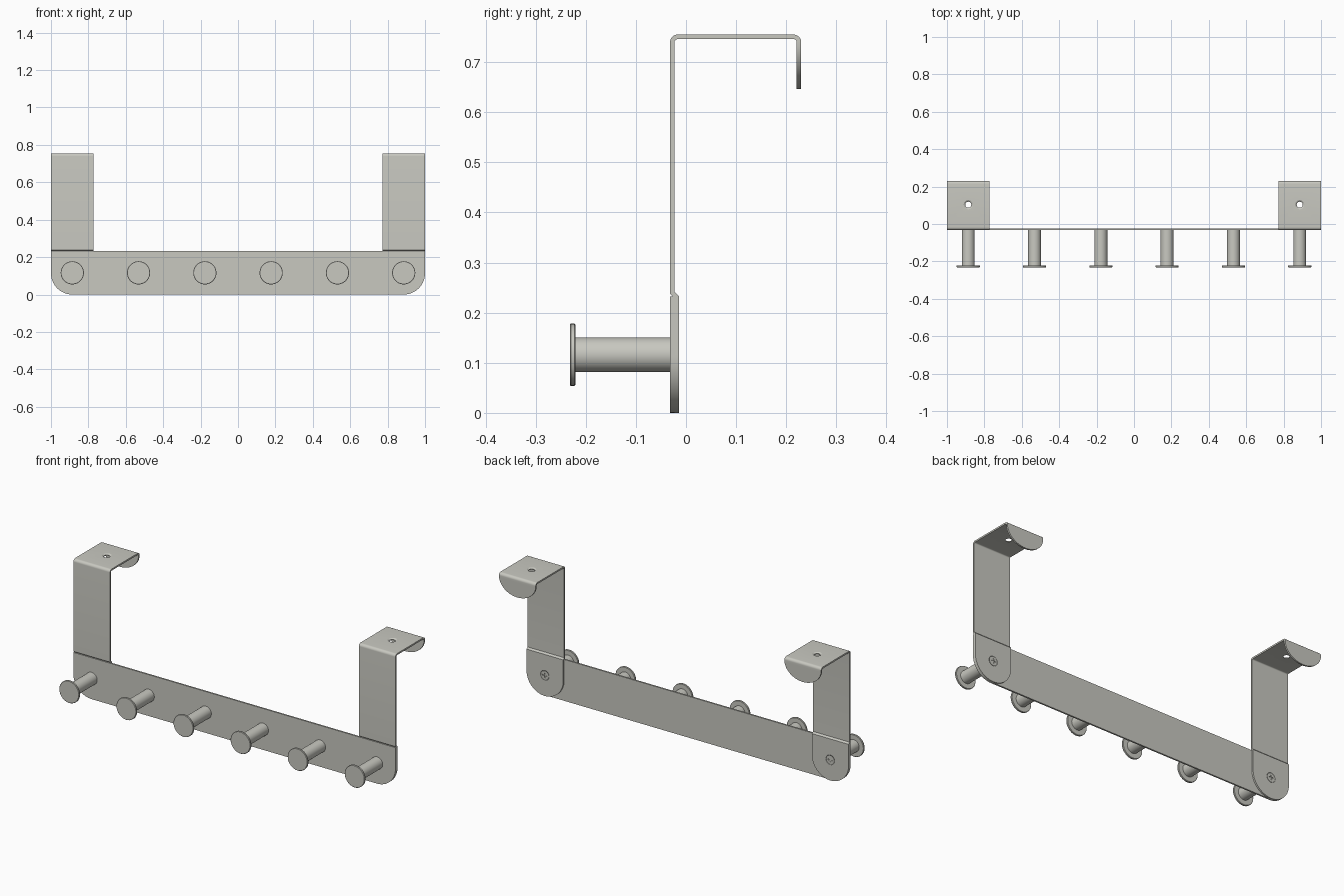
import bpy, bmesh, math
from mathutils import Vector

if "Cube" in bpy.data.objects:
    bpy.data.objects.remove(bpy.data.objects["Cube"], do_unlink=True)

T = 0.009        # sheet thickness
HALF = 0.114     # half width of a strap
PEG_X = 0.886    # outermost peg, also strap centre
PEG_Z = 0.116

metal = bpy.data.materials.new("warm grey metal")
metal.use_nodes = True
metal.diffuse_color = (0.58, 0.58, 0.53, 1)
metal.node_tree.nodes["Principled BSDF"].inputs["Base Color"].default_value = metal.diffuse_color


def finish(name, bm):
    """Turn a bmesh into a metal object and make it active."""
    mesh = bpy.data.meshes.new(name)
    bm.to_mesh(mesh)
    bm.free()
    mesh.materials.append(metal)
    ob = bpy.data.objects.new(name, mesh)
    bpy.context.collection.objects.link(ob)
    bpy.ops.object.select_all(action="DESELECT")
    ob.select_set(True)
    bpy.context.view_layer.objects.active = ob
    return ob


def smooth(ob):
    bpy.ops.object.select_all(action="DESELECT")
    ob.select_set(True)
    bpy.context.view_layer.objects.active = ob
    bpy.ops.object.shade_smooth_by_angle(angle=math.radians(30))


def apply_modifier(ob, kind, **settings):
    mod = ob.modifiers.new(kind.title(), kind)
    for key, value in settings.items():
        setattr(mod, key, value)
    bpy.context.view_layer.objects.active = ob
    bpy.ops.object.modifier_apply(modifier=mod.name)


def cut(ob, cutter):
    cutter.hide_render = True
    apply_modifier(ob, "BOOLEAN", object=cutter, operation="DIFFERENCE", solver="EXACT")
    bpy.data.objects.remove(cutter, do_unlink=True)


def lathe(name, origin, axis, profile, sides=40):
    """Closed turned solid: profile is (radius, distance along axis)."""
    bm = bmesh.new()
    turn = Vector((0, 0, 1)).rotation_difference(Vector(axis))
    rings = []
    for r, h in profile:
        ring = []
        for i in range(sides):
            a = math.tau * i / sides
            p = Vector((r * math.cos(a), r * math.sin(a), h))
            ring.append(bm.verts.new(Vector(origin) + turn @ p))
        rings.append(ring)
    for low, high in zip(rings, rings[1:]):
        for i in range(sides):
            j = (i + 1) % sides
            bm.faces.new((low[i], low[j], high[j], high[i]))
    bm.faces.new(rings[0][::-1])
    bm.faces.new(rings[-1])
    bmesh.ops.recalc_face_normals(bm, faces=bm.faces)
    return finish(name, bm)


def box(name, centre, size):
    bm = bmesh.new()
    bmesh.ops.create_cube(bm, size=1)
    bmesh.ops.scale(bm, vec=size, verts=bm.verts)
    bmesh.ops.translate(bm, vec=centre, verts=bm.verts)
    return finish(name, bm)


def arc(cy, cz, r, start, end, steps=8):
    angles = [math.radians(start + (end - start) * i / steps) for i in range(steps + 1)]
    return [(cy + r * math.cos(a), cz + r * math.sin(a)) for a in angles]


# Front rail with rounded lower corners
bm = bmesh.new()
outline = [(1, 0.232), (-1, 0.232)]
outline += arc(-1 + HALF, HALF, HALF, 180, 270, 16)
outline += arc(1 - HALF, HALF, HALF, 270, 360, 16)
face = bm.faces.new([bm.verts.new((x, -0.032, z)) for x, z in outline])
grown = bmesh.ops.extrude_face_region(bm, geom=[face])
bmesh.ops.translate(bm, vec=(0, T, 0),
                    verts=[v for v in grown["geom"] if isinstance(v, bmesh.types.BMVert)])
bmesh.ops.recalc_face_normals(bm, faces=bm.faces)
smooth(finish("front_rail", bm))


def make_strap(name, cx):
    """Bent over-door strap: rows of (y, z, half width), thickened."""
    y_low, y_up, y_tab = -0.0185, -0.0275, 0.2255
    top, bend = 0.7505, 0.011
    tab_z, tab_h = 0.738, 0.092
    steps = 18
    rows = []
    for i in range(steps + 1):                     # rounded lower end
        a = math.pi / 2 * i / steps
        rows.append((y_low, HALF * (1 - math.cos(a)), HALF * math.sin(a)))
    rows += [(y_low, 0.231, HALF), (y_up, 0.240, HALF)]          # joggle
    rows += [(y, z, HALF) for y, z in arc(y_up + bend, top - bend, bend, 180, 90)]
    rows += [(y, z, HALF) for y, z in arc(y_tab - bend, top - bend, bend, 90, 0)]
    for i in range(1, steps + 1):                  # rounded rear tab
        a = math.pi / 2 * i / steps
        rows.append((y_tab, tab_z - tab_h * math.sin(a), HALF * math.cos(a)))
    bm = bmesh.new()
    pairs = [[bm.verts.new((cx + s * w, y, z)) for s in (-1, 1)] for y, z, w in rows]
    for a, b in zip(pairs, pairs[1:]):
        bm.faces.new((a[0], a[1], b[1], b[0]))
    bmesh.ops.remove_doubles(bm, verts=bm.verts, dist=1e-5)
    ob = finish(name, bm)
    apply_modifier(ob, "SOLIDIFY", thickness=T, offset=0, use_even_offset=True)
    # countersunk hole in the top
    cut(ob, lathe("hole_cutter", (cx, 0.103, top), (0, 0, 1),
                  [(0.016, -0.02), (0.016, -0.001), (0.026, 0.0055), (0.026, 0.02)]))
    # seat for the screw in the lower end
    cut(ob, lathe("seat_cutter", (cx, y_low, PEG_Z), (0, 1, 0),
                  [(0.016, -0.0035), (0.027, 0.0045), (0.027, 0.02)]))
    smooth(ob)


for side, sign in (("right", -1), ("left", 1)):
    cx = sign * PEG_X
    make_strap(side + "_strap", cx)
    # Countersunk screw with a cross recess
    screw = lathe(side + "_screw", (cx, -0.0185, PEG_Z), (0, 1, 0),
                  [(0.015, -0.004), (0.025, 0.004), (0.025, 0.005)], 32)
    for size in ((0.026, 0.01, 0.006), (0.006, 0.01, 0.026)):
        cut(screw, box("cross_cutter", (cx, -0.0125, PEG_Z), size))
    smooth(screw)

# Six turned pegs with flat end discs
for i in range(6):
    x = PEG_X * (2 * i / 5 - 1)
    peg = lathe("peg_%d" % (i + 1), (x, -0.031, PEG_Z), (0, -1, 0),
                [(0.0345, 0), (0.0345, 0.19), (0.060, 0.19), (0.062, 0.192),
                 (0.062, 0.199), (0.060, 0.201)])
    smooth(peg)
